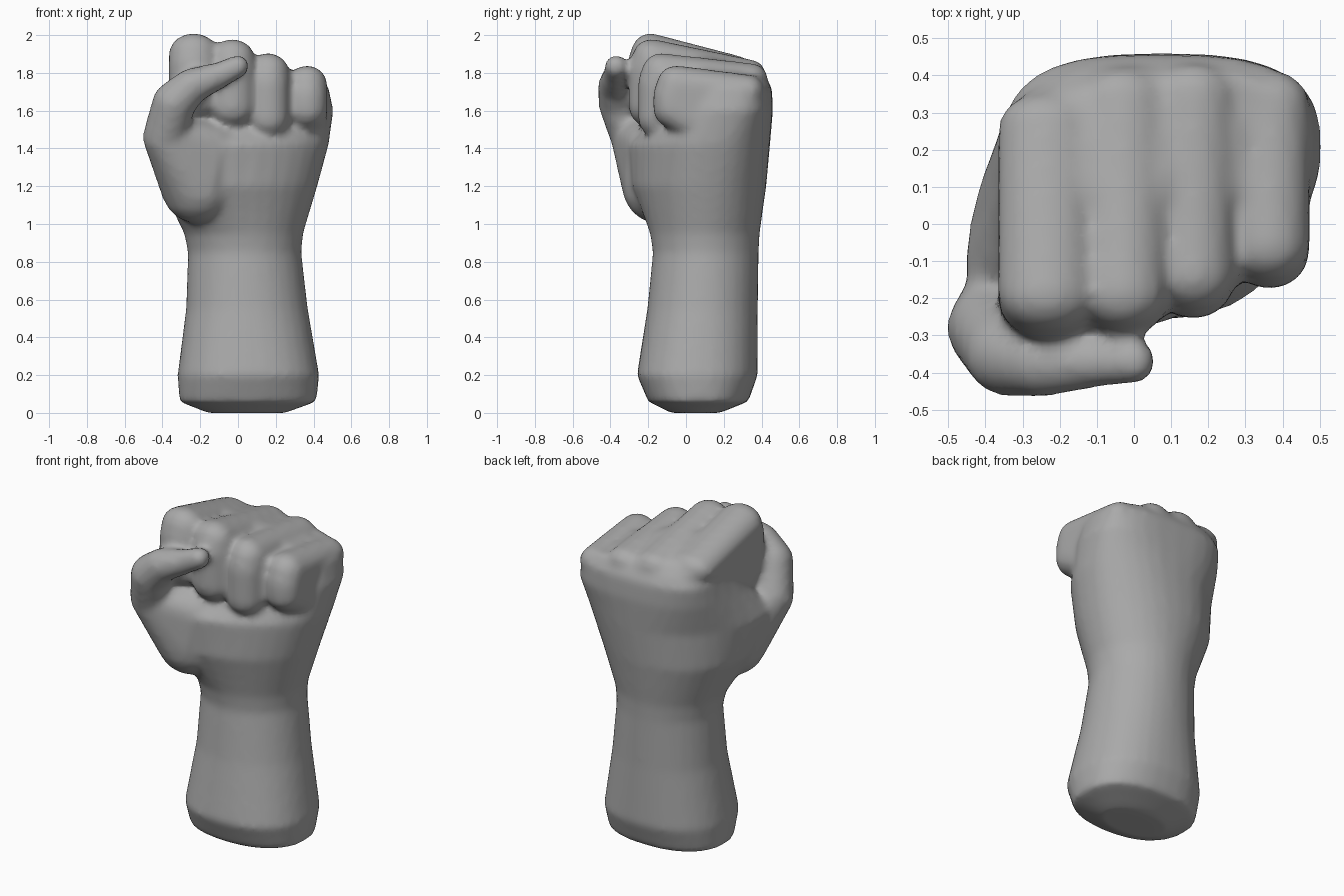
import bpy
import bmesh
from math import cos, pi, sin, tau
from mathutils import Vector

default_cube = bpy.data.objects.get("Cube")
if default_cube:
    bpy.data.objects.remove(default_cube, do_unlink=True)

RING_SIDES = 32
BALL_SIDES = 16
BALL_ROWS = 9


def make_material(name, colour):
    material = bpy.data.materials.new(name)
    material.use_nodes = True
    material.diffuse_color = colour
    shader = next(n for n in material.node_tree.nodes if n.type == 'BSDF_PRINCIPLED')
    shader.inputs["Base Color"].default_value = colour
    return material


def rounded(value, squareness):
    """Superellipse remap of a sine or cosine."""
    return abs(value) ** (2 / squareness) * (1 if value >= 0 else -1)


def lerp(a, b, t):
    return a + (b - a) * t


def add_loft(bm, sections):
    """Stack rounded four-cornered rings and cap both ends."""
    rings = []
    for z, squareness, left_front, left_back, right, front_left, front_right, back in sections:
        ring = []
        for i in range(RING_SIDES):
            angle = tau * i / RING_SIDES
            u = (rounded(cos(angle), squareness) + 1) / 2
            v = (rounded(sin(angle), squareness) + 1) / 2
            x = lerp(lerp(left_front, left_back, v), right, u)
            y = lerp(lerp(front_left, front_right, u), back, v)
            ring.append(bm.verts.new((x, y, z)))
        rings.append(ring)
    for lower, upper in zip(rings, rings[1:]):
        for i in range(RING_SIDES):
            j = (i + 1) % RING_SIDES
            bm.faces.new((lower[i], lower[j], upper[j], upper[i]))
    bm.faces.new(list(reversed(rings[0])))
    bm.faces.new(rings[-1])


def ball_points(x, y, z, radius, half_width):
    """Points of an ellipsoid that is half_width wide along x."""
    for row in range(BALL_ROWS):
        tilt = pi * (row + 0.5) / BALL_ROWS
        for i in range(BALL_SIDES):
            turn = tau * i / BALL_SIDES
            yield Vector((x + half_width * sin(tilt) * cos(turn),
                          y + radius * sin(tilt) * sin(turn),
                          z + radius * cos(tilt)))


def add_hull(bm, balls):
    """Stretch one convex skin around balls of (x, y, z, radius, half width)."""
    points = [bm.verts.new(p) for ball in balls for p in ball_points(*ball)]
    bmesh.ops.convex_hull(bm, input=points)
    for vert in points:
        if vert.is_valid and not vert.link_faces:
            bm.verts.remove(vert)


def add_finger(bm, x, half_width, knuckle_y, knuckle_top, bend_top, front, bottom):
    """Tightly curled finger: back knuckle, front bend, then tucked tip."""
    r = 0.1
    k = 0.085
    add_hull(bm, [
        (x, knuckle_y, knuckle_top - k, k, half_width),
        (x, front + r + 0.02, bend_top - r, r, half_width),
        (x, front + r, bend_top - r - 0.06, r, half_width),
        (x, front + r, bottom + r + 0.06, r, half_width),
        (x, front + r + 0.1, bottom + r, r, half_width),
    ])


bm = bmesh.new()

# Forearm, wrist and palm: height, squareness, left front, left back, right,
# front at left, front at right, back
add_loft(bm, [
    (0.0, 2, -0.16, -0.16, 0.25, -0.08, -0.08, 0.18),
    (0.06, 2.3, -0.31, -0.31, 0.415, -0.2, -0.2, 0.33),
    (0.2, 2.3, -0.32, -0.32, 0.43, -0.26, -0.26, 0.38),
    (0.55, 2.1, -0.275, -0.275, 0.37, -0.205, -0.205, 0.38),
    (0.85, 2, -0.265, -0.265, 0.335, -0.175, -0.175, 0.385),
    (0.95, 2, -0.285, -0.285, 0.345, -0.2, -0.18, 0.39),
    (1.2, 2.2, -0.44, -0.37, 0.42, -0.36, -0.2, 0.425),
    (1.42, 2.4, -0.53, -0.35, 0.48, -0.43, -0.16, 0.445),
    (1.6, 2.8, -0.42, -0.35, 0.505, -0.2, -0.04, 0.46),
    (1.72, 3, -0.37, -0.35, 0.48, -0.1, 0.0, 0.455),
    (1.79, 3, -0.31, -0.31, 0.4, 0.0, 0.05, 0.415),
])

# Knuckle ridge that closes the grooves towards the back of the hand
add_hull(bm, [(x, y, z, r, r) for x, y, z, r in (
    (-0.24, 0.28, 1.77, 0.09),
    (-0.24, 0.08, 1.83, 0.09),
    (0.0, 0.34, 1.76, 0.09),
    (0.0, 0.08, 1.82, 0.09),
    (0.36, 0.33, 1.69, 0.08),
    (0.36, 0.1, 1.71, 0.08),
)])

# Four fingers: x, half width, knuckle y, knuckle top, bend top, front, bottom
for finger in (
    (-0.235, 0.13, 0.27, 1.89, 2.01, -0.31, 1.5),
    (-0.03, 0.118, 0.34, 1.87, 1.98, -0.305, 1.46),
    (0.16, 0.11, 0.35, 1.85, 1.905, -0.255, 1.4),
    (0.365, 0.107, 0.33, 1.79, 1.84, -0.175, 1.45),
):
    add_finger(bm, *finger)

# Fleshy pad at the base of the thumb
add_hull(bm, [(x, y, z, r, r) for x, y, z, r in (
    (-0.21, -0.14, 1.2, 0.2),
    (-0.385, -0.28, 1.46, 0.12),
    (-0.14, -0.18, 1.4, 0.14),
)])

# Thumb, laid across the front of the fingers
thumb = [(x, y, z, r, r) for x, y, z, r in (
    (-0.385, -0.28, 1.46, 0.12),
    (-0.34, -0.35, 1.64, 0.115),
    (-0.25, -0.372, 1.728, 0.095),
    (-0.1, -0.37, 1.787, 0.07),
    (0.0, -0.37, 1.835, 0.06),
)]
for pair in zip(thumb, thumb[1:]):
    add_hull(bm, pair)

bmesh.ops.recalc_face_normals(bm, faces=bm.faces)
mesh = bpy.data.meshes.new("raised_fist")
bm.to_mesh(mesh)
bm.free()
mesh.materials.append(make_material("stone grey", (0.4, 0.4, 0.4, 1)))

fist = bpy.data.objects.new("raised_fist", mesh)
bpy.context.collection.objects.link(fist)

# Fuse every part into one soft skin
remesh = fist.modifiers.new("fuse", 'REMESH')
remesh.mode = 'VOXEL'
remesh.voxel_size = 0.02
remesh.use_smooth_shade = True
soften = fist.modifiers.new("soften", 'SMOOTH')
soften.factor = 0.5
soften.iterations = 6
